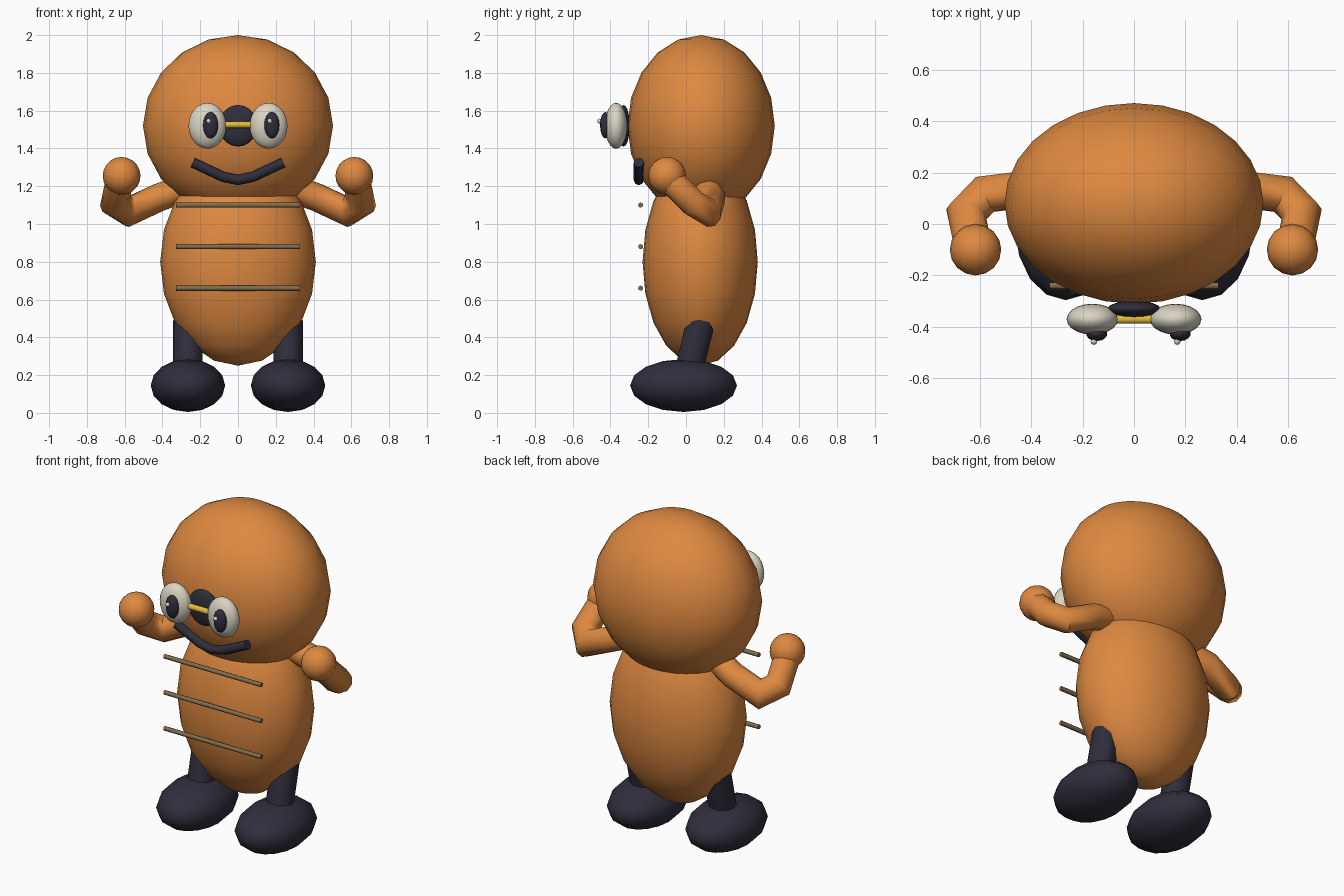
import bpy, bmesh, math
from mathutils import Vector

if "Cube" in bpy.data.objects:
    bpy.data.objects.remove(bpy.data.objects["Cube"])


def material(name, rgb):
    m = bpy.data.materials.new(name)
    m.diffuse_color = (*rgb, 1)
    m.use_nodes = True
    m.node_tree.nodes["Principled BSDF"].inputs["Base Color"].default_value = m.diffuse_color
    return m


ORANGE = material("orange", (0.73, 0.25, 0.052))
NAVY = material("dark navy", (0.028, 0.027, 0.045))
CREAM = material("cream", (0.70, 0.66, 0.55))
YELLOW = material("yellow", (0.78, 0.50, 0.04))
BROWN = material("brown", (0.22, 0.15, 0.075))


def finish(bm, name, mat, angle=60):
    bmesh.ops.recalc_face_normals(bm, faces=bm.faces)
    mesh = bpy.data.meshes.new(name)
    bm.to_mesh(mesh)
    bm.free()
    mesh.materials.append(mat)
    ob = bpy.data.objects.new(name, mesh)
    bpy.context.collection.objects.link(ob)
    bpy.ops.object.select_all(action='DESELECT')
    ob.select_set(True)
    bpy.context.view_layer.objects.active = ob
    bpy.ops.object.shade_smooth_by_angle(angle=math.radians(angle))
    return ob


def ellipsoid(name, centre, radii, mat, segs=16, rings=10):
    bm = bmesh.new()
    bmesh.ops.create_uvsphere(bm, u_segments=segs, v_segments=rings, radius=1)
    for v in bm.verts:
        v.co = Vector(centre) + Vector(a * r for a, r in zip(v.co, radii))
    return finish(bm, name, mat)


def tube(name, points, radius, mat, sides=10):
    """Capped round tube through the points, with mitred joints."""
    pts = [Vector(p) for p in points]
    dirs = [(b - a).normalized() for a, b in zip(pts, pts[1:])]
    bm = bmesh.new()
    first = dirs[0]
    side = first.cross(Vector((0, 1, 0)) if abs(first.y) < 0.9 else Vector((1, 0, 0))).normalized()
    up = first.cross(side)
    ring = [pts[0] + radius * (math.cos(t) * side + math.sin(t) * up)
            for t in (2 * math.pi * i / sides for i in range(sides))]
    loops = [[bm.verts.new(c) for c in ring]]
    for i, d in enumerate(dirs):
        # slide the ring along the segment onto the joint plane
        n = (d + dirs[i + 1]).normalized() if i + 1 < len(dirs) else d
        ring = [c + d * ((pts[i + 1] - c).dot(n) / d.dot(n)) for c in ring]
        loops.append([bm.verts.new(c) for c in ring])
    for a, b in zip(loops, loops[1:]):
        for i in range(sides):
            j = (i + 1) % sides
            bm.faces.new((a[i], a[j], b[j], b[i]))
    bm.faces.new(loops[0])
    bm.faces.new(loops[-1])
    return finish(bm, name, mat, 50)


# head and torso
ellipsoid("head", (0, 0.08, 1.52), (0.503, 0.39, 0.48), ORANGE, 28, 10)
ellipsoid("torso", (0, 0.075, 0.80), (0.412, 0.305, 0.55), ORANGE, 28, 10)

# limbs on both sides
for s, side in ((-1, "left"), (1, "right")):
    tube(side + "_arm", [(s * 0.28, 0.10, 1.19), (s * 0.42, 0.135, 1.14),
                         (s * 0.58, 0.115, 1.065), (s * 0.652, 0.04, 1.11),
                         (s * 0.625, -0.09, 1.24)], 0.074, ORANGE, 10)
    ellipsoid(side + "_hand", (s * 0.616, -0.10, 1.255), (0.1, 0.1, 0.1), ORANGE, 16, 10)
    tube(side + "_leg", [(s * 0.265, 0.0, 0.16), (s * 0.265, 0.08, 0.49)], 0.078, NAVY, 10)
    ellipsoid(side + "_foot", (s * 0.265, -0.013, 0.145), (0.197, 0.283, 0.14), NAVY, 16, 8)

    # eyes, pupils looking slightly to one side
    ellipsoid(side + "_eye", (s * 0.162, -0.37, 1.52), (0.1, 0.06, 0.121), CREAM, 20, 12)
    px = s * 0.162 + 0.017
    ellipsoid(side + "_pupil", (px, -0.427, 1.523), (0.041, 0.028, 0.07), NAVY, 14, 8)
    ellipsoid(side + "_eye_glint", (px - 0.011, -0.457, 1.545), (0.013, 0.013, 0.013), CREAM, 8, 6)

# nose, yellow bridge and mouth
ellipsoid("nose", (0, -0.33, 1.52), (0.103, 0.032, 0.11), NAVY, 16, 10)
tube("eye_bridge", [(-0.075, -0.37, 1.525), (0.075, -0.37, 1.525)], 0.018, YELLOW, 10)
tube("mouth", [(-0.24, -0.25, 1.325), (-0.08, -0.25, 1.25), (0, -0.25, 1.233),
               (0.08, -0.25, 1.25), (0.24, -0.25, 1.325)], 0.027, NAVY, 8)

# thin rods across the chest
for i in range(3):
    z = 0.66 + 0.22 * i
    tube("chest_rod_%d" % (i + 1), [(-0.328, -0.24, z), (0.328, -0.24, z)], 0.0135, BROWN, 8)
